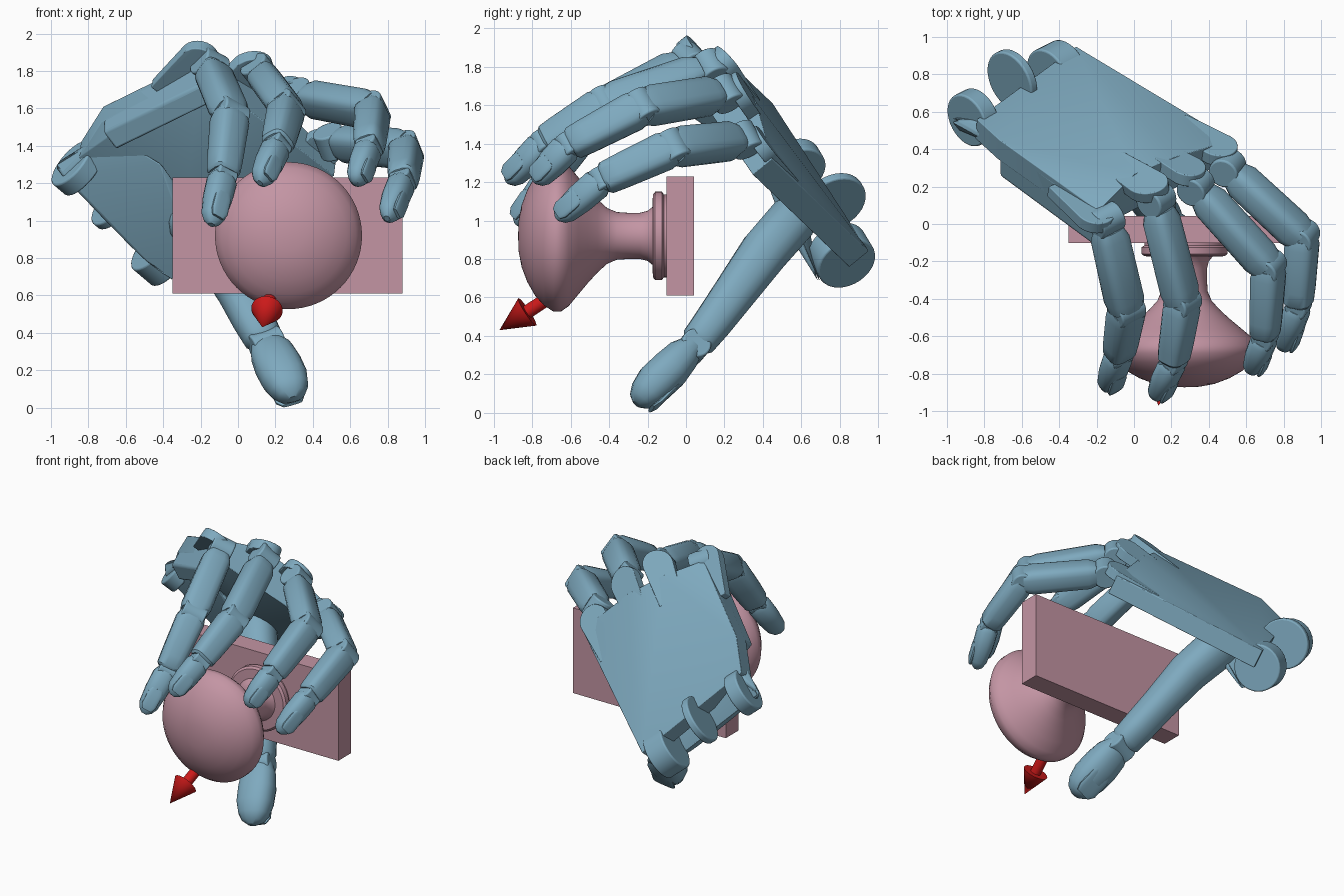
import bpy, bmesh, math
from mathutils import Vector as V

if "Cube" in bpy.data.objects:
    bpy.data.objects.remove(bpy.data.objects["Cube"])


def material(name, rgb):
    m = bpy.data.materials.new(name)
    m.diffuse_color = (*rgb, 1)
    m.use_nodes = True
    m.node_tree.nodes["Principled BSDF"].inputs["Base Color"].default_value = m.diffuse_color
    return m


BLUE = material("blue", (0.21, 0.40, 0.52))
PINK = material("pink", (0.55, 0.30, 0.37))
RED = material("red", (0.60, 0.01, 0.01))


def finish(bm, name, mat, bevel=0.0, angle=35):
    bmesh.ops.recalc_face_normals(bm, faces=bm.faces)
    me = bpy.data.meshes.new(name)
    bm.to_mesh(me)
    bm.free()
    ob = bpy.data.objects.new(name, me)
    bpy.context.collection.objects.link(ob)
    me.materials.append(mat)
    if bevel:
        b = ob.modifiers.new("bevel", 'BEVEL')
        b.width, b.segments = bevel, 3
    bpy.ops.object.select_all(action='DESELECT')
    ob.select_set(True)
    bpy.context.view_layer.objects.active = ob
    bpy.ops.object.shade_smooth_by_angle(angle=math.radians(angle))
    return ob


def loft(name, stations, side, mat=BLUE, n=16, power=0.6):
    """Skin rounded-box rings; each station is (centre, half width, half height)."""
    bm = bmesh.new()
    rings = []
    pts = [V(s[0]) for s in stations]
    for i, (c, w, h) in enumerate(stations):
        d = (pts[min(i + 1, len(pts) - 1)] - pts[max(i - 1, 0)]).normalized()
        s = (side - d * side.dot(d)).normalized()
        up = d.cross(s)
        ring = []
        for k in range(n):
            a = 2 * math.pi * (k + 0.5) / n
            ca, sa = math.cos(a), math.sin(a)
            p = V(c) + s * math.copysign(abs(ca) ** power, ca) * w + up * math.copysign(abs(sa) ** power, sa) * h
            ring.append(bm.verts.new(p))
        rings.append(ring)
    for a, b in zip(rings, rings[1:]):
        for k in range(n):
            bm.faces.new((a[k], a[(k + 1) % n], b[(k + 1) % n], b[k]))
    bm.faces.new(rings[0])
    bm.faces.new(rings[-1])
    return finish(bm, name, mat)


def disc(name, c, axis, r, t, mat=BLUE, r2=None, bevel=0.01, seg=32):
    bm = bmesh.new()
    bmesh.ops.create_cone(bm, cap_ends=True, segments=seg, radius1=r, radius2=r if r2 is None else r2, depth=t)
    bm.transform(V(axis).to_track_quat('Z', 'Y').to_matrix().to_4x4())
    bmesh.ops.translate(bm, verts=bm.verts, vec=V(c))
    return finish(bm, name, mat, bevel)


def hull(name, points, bevel):
    bm = bmesh.new()
    for p in points:
        bm.verts.new(p)
    r = bmesh.ops.convex_hull(bm, input=bm.verts)
    loose = {g for g in r["geom_interior"] + r["geom_unused"] if isinstance(g, bmesh.types.BMVert)}
    bmesh.ops.delete(bm, geom=list(loose), context='VERTS')
    bmesh.ops.dissolve_limit(bm, angle_limit=0.05, verts=bm.verts, edges=bm.edges)
    return finish(bm, name, BLUE, bevel)


# Drawer front and turned knob
bm = bmesh.new()
bmesh.ops.create_cube(bm, size=1)
bmesh.ops.scale(bm, verts=bm.verts, vec=(1.23, 0.145, 0.62))
bmesh.ops.translate(bm, verts=bm.verts, vec=(0.265, -0.03, 0.92))
finish(bm, "drawer_front", PINK)

profile = [(-0.873, 0.0), (-0.87, 0.08), (-0.855, 0.16), (-0.825, 0.24), (-0.785, 0.31), (-0.74, 0.36),
           (-0.69, 0.393), (-0.65, 0.393), (-0.61, 0.365), (-0.56, 0.305), (-0.51, 0.245), (-0.46, 0.19),
           (-0.41, 0.145), (-0.36, 0.124), (-0.30, 0.12), (-0.24, 0.12), (-0.2, 0.13), (-0.175, 0.15),
           (-0.172, 0.215), (-0.16, 0.23), (-0.125, 0.23), (-0.115, 0.215), (-0.1, 0.215), (-0.1, 0.0)]
bm = bmesh.new()
vs = [bm.verts.new((r, y, 0)) for y, r in profile]
es = [bm.edges.new(e) for e in zip(vs, vs[1:])]
bmesh.ops.spin(bm, geom=vs + es, cent=(0, 0, 0), axis=(0, 1, 0), angle=2 * math.pi, steps=64)
bmesh.ops.remove_doubles(bm, verts=bm.verts, dist=0.0005)
bmesh.ops.translate(bm, verts=bm.verts, vec=(0.27, 0, 0.92))
finish(bm, "knob", PINK)

# Red direction arrow
tip, base = V((0.13, -0.97, 0.43)), V((0.155, -0.825, 0.525))
d = (tip - base).normalized()
disc("arrow_head", (tip + base) / 2, d, 0.085, (tip - base).length, RED, 0.0, 0)
disc("arrow_shaft", base - d * 0.15, d, 0.036, 0.3, RED, bevel=0)

# Palm: knuckle tips run back to matching points along the wrist
across = V((0.71, 0.36, -0.60)).normalized()
out = V((0.08, 0.77, 0.63)).normalized()
wrist_a, wrist_b = V((-0.84, 0.56, 1.42)), V((-0.31, 0.95, 0.84))
knuckles = [V(p) for p in ((-0.14, 0.01, 1.94), (0.14, 0.18, 1.90), (0.36, 0.27, 1.74), (0.53, 0.38, 1.46))]
runs = [(k - wrist_a.lerp(wrist_b, 0.1 + 0.27 * i)).normalized() for i, k in enumerate(knuckles)]

top = [k - r * 0.2 for k, r in zip(knuckles, runs)]
top += [wrist_a, wrist_b, V((-0.72, 0.45, 1.61)), V((-0.19, 0.07, 1.87)), V((0.57, 0.42, 1.35)) - runs[3] * 0.06]
hull("palm_back", top + [p - out * 0.13 for p in top], 0.015)

# Rounded lobes over the knuckles
for i, (k, r) in enumerate(zip(knuckles, runs)):
    side = (across - r * across.dot(r)).normalized()
    if 0 < i < 3:
        side = V((knuckles[i + 1] - knuckles[i - 1])).normalized()
    half = 0.105
    c = k - r * half
    up = r.cross(side).normalized()
    up = up if up.dot(out) > 0 else -up
    rim = [c + side * half * math.cos(a) + r * half * math.sin(a)
           for a in [math.pi * j / 12 for j in range(13)]]
    rim += [c + side * s * half * 0.8 - r * 0.3 - up * 0.012 for s in (-1, 1)]
    hull(f"knuckle_lobe_{i + 1}", rim + [p - up * 0.07 for p in rim], 0.008)

# Side wall under the index knuckle, and thumb pad
wall = [V((-0.15, 0.02, 1.88)), V((-0.72, 0.44, 1.60))]
wall += [p + across * 0.1 - out * 0.05 for p in wall]
hull("index_side_wall", wall + [p - V((0, 0.18, 0.13)) for p in wall], 0.015)
hull("thumb_pad", [V(p) for p in (
    (-0.99, 0.56, 1.3), (-0.94, 0.5, 1.24), (-0.63, 0.6, 0.94), (-0.5, 0.65, 0.78), (-0.34, 0.7, 0.66),
    (-0.29, 0.5, 0.98), (-0.40, 0.38, 1.3), (-0.7, 0.4, 1.48), (-0.24, 0.52, 1.08), (-0.76, 0.55, 1.42))], 0.04)

# Wrist lugs and hinge disc
disc("wrist_lug_inner", (-0.86, 0.57, 1.28), across, 0.15, 0.10)
disc("wrist_lug_outer", (-0.41, 0.81, 0.82), across, 0.16, 0.15)
disc("wrist_hinge_disc", (-0.65, 0.77, 1.10), across, 0.17, 0.05)


def nail(name, a, b, s, lift, w):
    """Thin rounded plate lying on the back of a fingertip."""
    d = (b - a).normalized()
    up = d.cross(s).normalized() * lift
    a, b = a + up, b + up
    loft(name, [(a, w * 0.8, 0.012), (a.lerp(b, 0.2), w, 0.014), (a.lerp(b, 0.8), w, 0.014),
                (b - up * 0.1, w * 0.7, 0.01)], s)


# Four fingers: knuckle, middle joint, end joint, tip
fingers = {
    "index": ((-0.15, 0.02, 1.83), (-0.04, -0.46, 1.57), (-0.08, -0.70, 1.24), (-0.14, -0.87, 0.99)),
    "middle": ((0.12, 0.13, 1.79), (0.26, -0.42, 1.60), (0.21, -0.74, 1.40), (0.12, -0.92, 1.21)),
    "ring": ((0.33, 0.20, 1.66), (0.72, -0.23, 1.59), (0.70, -0.61, 1.39), (0.63, -0.78, 1.21)),
    "little": ((0.50, 0.30, 1.42), (0.90, -0.07, 1.38), (0.88, -0.44, 1.21), (0.80, -0.66, 1.02)),
}
for name, joints in fingers.items():
    m, p, q, t = [V(j) for j in joints]
    s = (p - m).cross(t - p).normalized()
    disc(name + "_knuckle", m, s, 0.082, 0.15)
    disc(name + "_middle_joint", p, s, 0.076, 0.16)
    disc(name + "_end_joint", q, s, 0.058, 0.12)
    L = m.lerp
    loft(name + "_proximal", [(L(p, 0.1), 0.075, 0.07), (L(p, 0.2), 0.096, 0.086), (L(p, 0.88), 0.10, 0.088),
                              (L(p, 0.99), 0.088, 0.075)], s)
    L = p.lerp
    loft(name + "_middle", [(L(q, 0.0), 0.085, 0.072), (L(q, 0.12), 0.098, 0.085), (L(q, 0.75), 0.088, 0.078),
                            (L(q, 0.93), 0.083, 0.073), (L(q, 0.97), 0.07, 0.06)], s)
    L = q.lerp
    loft(name + "_tip", [(L(t, 0.02), 0.066, 0.056), (L(t, 0.12), 0.08, 0.07), (L(t, 0.5), 0.078, 0.068),
                         (L(t, 0.85), 0.066, 0.054), (L(t, 0.98), 0.046, 0.038), (L(t, 1.05), 0.018, 0.016)],
         s, power=0.8)
    nail(name + "_nail", L(t, 0.45), L(t, 0.95), s, 0.056, 0.05)

# Thumb
s = V((1, 0.3, 0.35)).normalized()
loft("thumb_proximal", [((-0.31, 0.63, 1.08), 0.10, 0.08), ((-0.24, 0.55, 1.0), 0.14, 0.13),
                        ((-0.12, 0.41, 0.84), 0.13, 0.128), ((0.0, 0.25, 0.62), 0.112, 0.112),
                        ((0.08, 0.14, 0.47), 0.11, 0.102), ((0.13, 0.07, 0.38), 0.105, 0.094),
                        ((0.145, 0.05, 0.355), 0.08, 0.07)], s, power=0.85)
disc("thumb_joint", (0.155, 0.035, 0.34), s, 0.078, 0.17)
loft("thumb_tip", [((0.155, 0.03, 0.34), 0.09, 0.065), ((0.18, -0.02, 0.295), 0.118, 0.092),
                   ((0.215, -0.085, 0.225), 0.128, 0.105), ((0.25, -0.16, 0.155), 0.125, 0.105),
                   ((0.275, -0.21, 0.10), 0.105, 0.088), ((0.288, -0.24, 0.065), 0.075, 0.062),
                   ((0.296, -0.255, 0.045), 0.03, 0.025)], s, power=0.85)
nail("thumb_nail", V((0.22, -0.10, 0.21)), V((0.29, -0.235, 0.075)), s, -0.085, 0.08)
